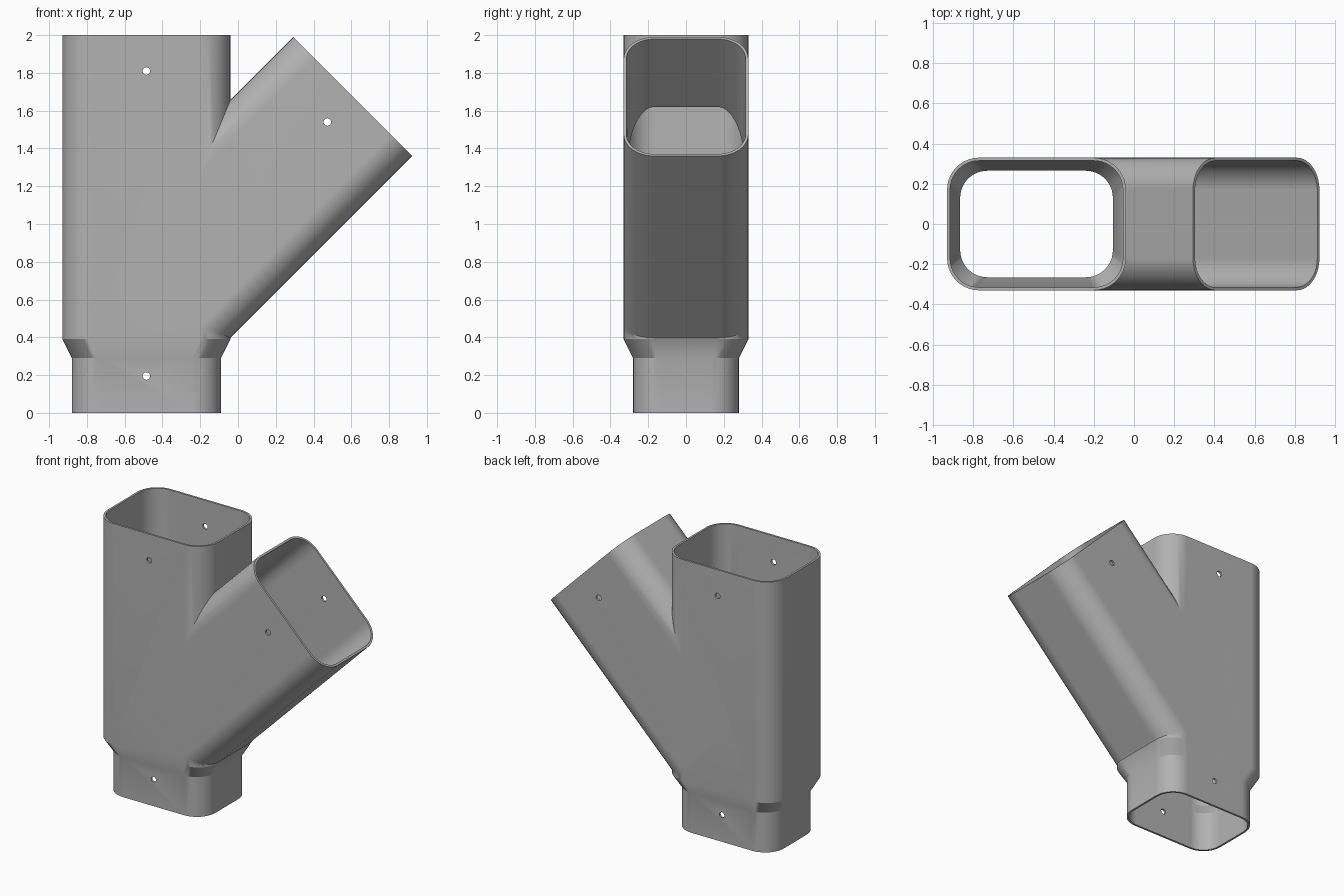
import bpy, bmesh, math
from mathutils import Vector

if "Cube" in bpy.data.objects:
    bpy.data.objects.remove(bpy.data.objects["Cube"], do_unlink=True)

WALL = 0.015
AXIS_X = -0.485                      # centre line of the straight pipe
W, D, R = 0.445, 0.33, 0.16          # socket half width, half depth, corner radius
BW, BD, BR = 0.395, 0.28, 0.15       # spigot at the foot
DIAG = Vector((1, 0, 1)).normalized()
SIDE = Vector((1, 0, -1)).normalized()
MOUTH = Vector((0.608, 0, 1.675))    # centre of the branch mouth

grey = bpy.data.materials.new("grey plastic")
grey.use_nodes = True
colour = (0.45, 0.45, 0.45, 1)
grey.diffuse_color = colour
grey.node_tree.nodes["Principled BSDF"].inputs["Base Color"].default_value = colour


def rounded_rect(w, d, r, steps=10):
    """Points of a rounded rectangle, corner by corner."""
    pts = []
    for i, (sx, sy) in enumerate(((1, 1), (-1, 1), (-1, -1), (1, -1))):
        for k in range(steps + 1):
            a = math.pi / 2 * (i + k / steps)
            y = sy * (d - r) + r * math.sin(a)
            y = math.copysign(d, y) if abs(abs(y) - d) < 1e-6 else y
            pts.append((sx * (w - r) + r * math.cos(a), y))
    return pts


def loft(name, sections, across):
    """Solid through rounded sections: (centre, half width, half depth, radius)."""
    bm = bmesh.new()
    rings = []
    for centre, w, d, r in sections:
        rings.append([bm.verts.new(Vector(centre) + across * u + Vector((0, v, 0)))
                      for u, v in rounded_rect(w, d, r)])
    n = len(rings[0])
    for a, b in zip(rings, rings[1:]):
        for i in range(n):
            j = (i + 1) % n
            bm.faces.new((a[i], a[j], b[j], b[i]))
    bm.faces.new(rings[0])
    bm.faces.new(rings[-1])
    bmesh.ops.recalc_face_normals(bm, faces=bm.faces)
    mesh = bpy.data.meshes.new(name)
    bm.to_mesh(mesh)
    bm.free()
    mesh.materials.append(grey)
    ob = bpy.data.objects.new(name, mesh)
    bpy.context.collection.objects.link(ob)
    return ob


def straight(name, inset, extra):
    """Spigot, tapered shoulder and upright socket."""
    levels = ((-extra, BW, BD, BR), (0.29, BW, BD, BR),
              (0.39, W, D, R), (2 + extra, W, D, R))
    return loft(name, [((AXIS_X, 0, z), w - inset, d - inset, r - inset)
                       for z, w, d, r in levels], Vector((1, 0, 0)))


def branch(name, inset, extra):
    """Side socket rising at 45 degrees."""
    return loft(name, [(MOUTH + DIAG * t, W - inset, D - inset, R - inset)
                       for t in (-1.42, extra)], SIDE)


def apply_modifier(ob, mod):
    bpy.context.view_layer.objects.active = ob
    bpy.ops.object.modifier_apply(modifier=mod.name)


def combine(ob, other, operation):
    mod = ob.modifiers.new("combine", 'BOOLEAN')
    mod.operation, mod.object, mod.solver = operation, other, 'EXACT'
    apply_modifier(ob, mod)
    bpy.data.objects.remove(other, do_unlink=True)


# Outer shell and matching hollow
fitting = straight("pipe_fitting", 0, 0)
combine(fitting, branch("branch_shell", 0, 0), 'UNION')
hollow = straight("hollow", WALL, 0.05)
combine(hollow, branch("branch_hollow", WALL, 0.05), 'UNION')
combine(fitting, hollow, 'DIFFERENCE')

# Screw holes through front and back walls
for x, z in ((AXIS_X, 0.195), (AXIS_X, 1.81), (0.473, 1.54)):
    bpy.ops.mesh.primitive_cylinder_add(vertices=20, radius=0.02, depth=1,
                                        location=(x, 0, z),
                                        rotation=(math.pi / 2, 0, 0))
    drill = bpy.context.object
    drill.data.materials.append(grey)
    combine(fitting, drill, 'DIFFERENCE')

# Smooth rounded corners, crisp rims
bpy.ops.object.select_all(action='DESELECT')
fitting.select_set(True)
bpy.context.view_layer.objects.active = fitting
bpy.ops.object.shade_smooth_by_angle(angle=math.radians(30))
weighted = fitting.modifiers.new("even shading", 'WEIGHTED_NORMAL')
weighted.keep_sharp = True
